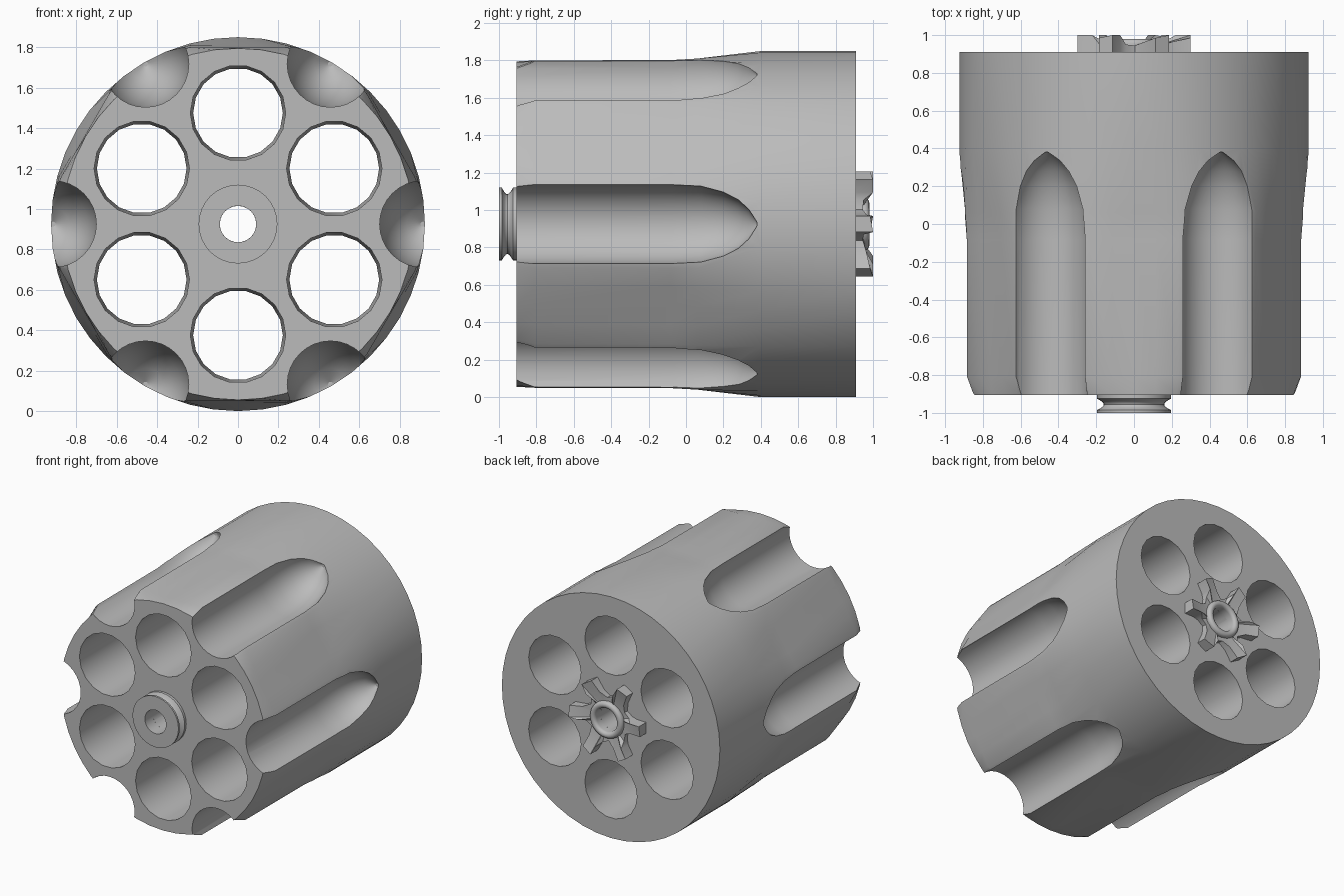
import bpy, bmesh
from math import sin, cos, radians, tau, pi, sqrt

CZ = 0.925          # height of the cylinder axis

if "Cube" in bpy.data.objects:
    bpy.data.objects.remove(bpy.data.objects["Cube"])

steel = bpy.data.materials.new("grey steel")
steel.use_nodes = True
grey = (0.5, 0.5, 0.5, 1)
steel.diffuse_color = grey
steel.node_tree.nodes["Principled BSDF"].inputs["Base Color"].default_value = grey


def add_loft(bm, rings, caps=True, loop=False):
    """Skin a list of rings of points; close the ends or join last to first."""
    vs = [[bm.verts.new(p) for p in ring] for ring in rings]
    n = len(vs[0])
    pairs = list(zip(vs, vs[1:])) + ([(vs[-1], vs[0])] if loop else [])
    for a, b in pairs:
        for i in range(n):
            j = (i + 1) % n
            bm.faces.new((a[i], a[j], b[j], b[i]))
    if caps and not loop:
        bm.faces.new(vs[0])
        bm.faces.new(vs[-1])


def ring(r, y, n, cx=0, cz=CZ):
    return [(cx + r * cos(tau * i / n), y, cz + r * sin(tau * i / n)) for i in range(n)]


def finish(bm, name):
    bmesh.ops.recalc_face_normals(bm, faces=bm.faces)
    me = bpy.data.meshes.new(name)
    bm.to_mesh(me)
    bm.free()
    me.materials.append(steel)
    ob = bpy.data.objects.new(name, me)
    bpy.context.collection.objects.link(ob)
    return ob


def smooth(ob, angle=32):
    bpy.ops.object.select_all(action='DESELECT')
    ob.select_set(True)
    bpy.context.view_layer.objects.active = ob
    bpy.ops.object.shade_smooth_by_angle(angle=radians(angle))


# Drum: round at the back, easing into six flats at the front, corners chamfered
def drum_ring(y, flat, limit=0.925, n=48):
    pts = []
    for i in range(n):
        t = tau * i / n
        r = min(limit, flat / cos(t % (pi / 3) - pi / 6))
        pts.append((r * cos(t), y, CZ + r * sin(t)))
    return pts


bm = bmesh.new()
add_loft(bm, [drum_ring(-0.905, 0.874, 0.87), drum_ring(-0.81, 0.875),
              drum_ring(-0.08, 0.877), drum_ring(0.06, 0.885),
              drum_ring(0.4, 0.925), drum_ring(0.91, 0.925)])
drum = finish(bm, "drum")

# Cutter: six chambers, six outer flutes with bullet ends, and the axle hole
flute = [(0.214, -1.1), (0.214, -0.08), (0.205, 0.08), (0.172, 0.2),
         (0.13, 0.28), (0.08, 0.335), (0.012, 0.38)]
bm = bmesh.new()
add_loft(bm, [ring(0.09, -1.2, 24), ring(0.09, 1.2, 24)])
for k in range(6):
    a = k * pi / 3
    add_loft(bm, [ring(r, y, 32, 0.915 * cos(a), CZ + 0.915 * sin(a)) for r, y in flute])
    b = a + pi / 6
    cx, cz = 0.55 * cos(b), CZ + 0.55 * sin(b)
    add_loft(bm, [ring(r, y, 18, cx, cz) for r, y in
                  [(0.236, -1.0), (0.236, -0.905), (0.222, 0.91), (0.222, 1.0)]])
cutter = finish(bm, "drum_cutter")
cutter.hide_render = True

cut = drum.modifiers.new("holes and flutes", 'BOOLEAN')
cut.operation = 'DIFFERENCE'
cut.solver = 'EXACT'
cut.object = cutter
bpy.context.view_layer.objects.active = drum
bpy.ops.object.modifier_apply(modifier=cut.name)
bpy.data.objects.remove(cutter)
smooth(drum)

# Front collar: grooved bush with a hole through it
bm = bmesh.new()
groove = [(0.195 - 0.035 * sin(pi * i / 8), -0.985 + 0.06 * i / 8) for i in range(9)]
collar = [(0.09, -0.88), (0.09, -1.0), (0.195, -1.0)] + groove + [(0.195, -0.88)]
add_loft(bm, [ring(r, y, 32) for r, y in collar], loop=True)
smooth(finish(bm, "front_collar"))

# Rear ratchet: six-armed star whose teeth slope down to one side
arm = [(-8, 0.302, 1.0), (8, 0.302, 0.985), (14, 0.21, 0.965),
       (28, 0.165, 0.945), (43, 0.19, 0.95), (49, 0.225, 1.0)]
star = [(k * 60 + a, r, y) for k in range(6) for a, r, y in arm]


def polar(a, r, y):
    return (r * cos(radians(a)), y, CZ + r * sin(radians(a)))


bm = bmesh.new()
add_loft(bm, [[polar(a, 0.1, 0.89) for a, r, y in star],
              [polar(a, r, 0.89) for a, r, y in star],
              [polar(a, r, y) for a, r, y in star],
              [polar(a, 0.125, 0.945) for a, r, y in star],
              [polar(a, 0.1, 0.945) for a, r, y in star]], loop=True)
smooth(finish(bm, "rear_ratchet"), 20)

# Rear hub: rounded lip around the axle hole
bm = bmesh.new()
lip = [(0.115 - 0.025 * cos(pi * i / 8), 0.955 + 0.025 * sin(pi * i / 8)) for i in range(9)]
hub = [(0.09, 0.89)] + lip + [(0.14, 0.89)]
add_loft(bm, [ring(r, y, 32) for r, y in hub], loop=True)
smooth(finish(bm, "rear_hub"))
